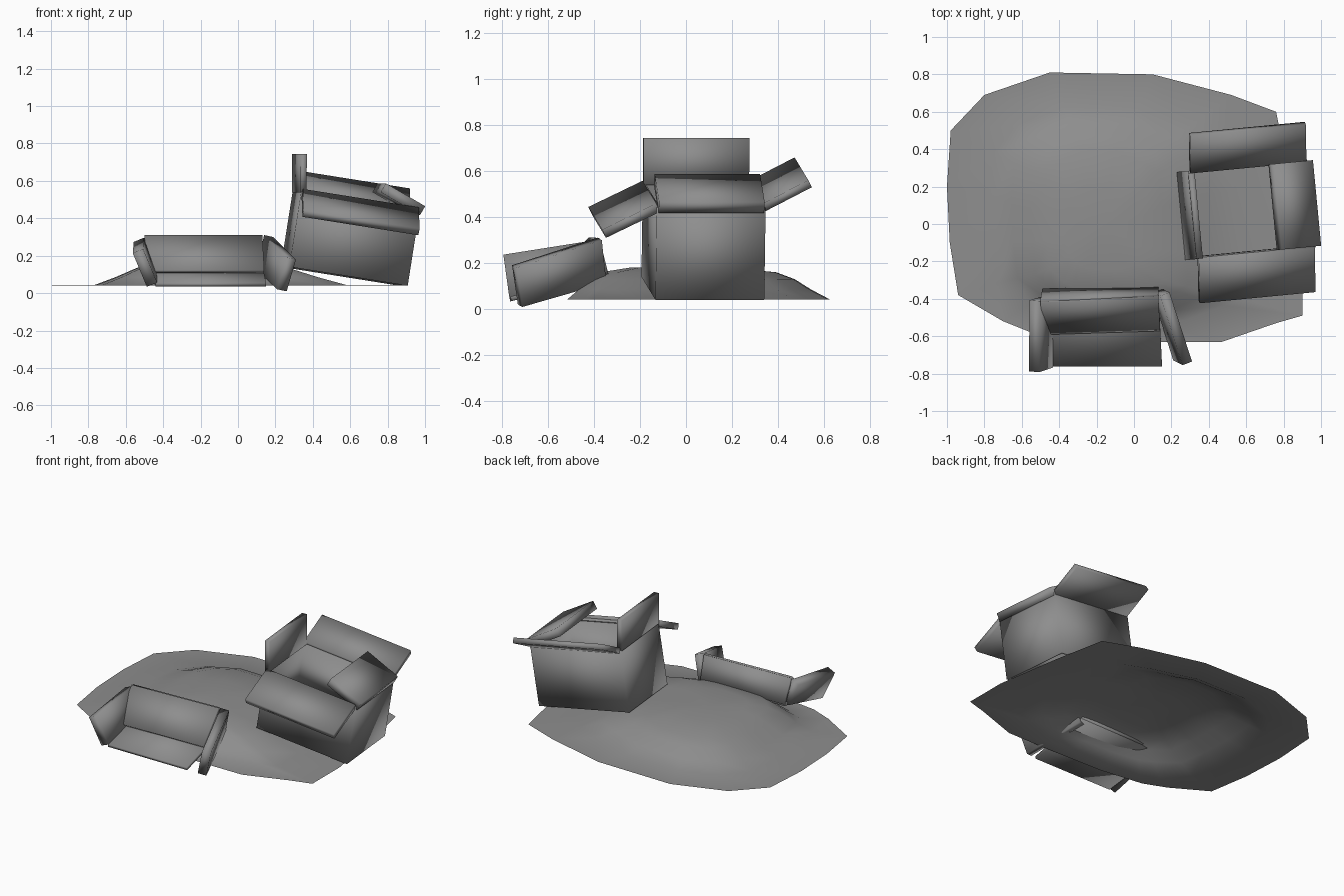
import bpy
import bmesh
import math
from mathutils import Matrix, Vector

cube = bpy.data.objects.get("Cube")
if cube:
    bpy.data.objects.remove(cube, do_unlink=True)

grey = bpy.data.materials.new("plain_grey")
grey.use_nodes = True
colour = (0.27, 0.27, 0.27, 1)
grey.diffuse_color = colour
grey.node_tree.nodes["Principled BSDF"].inputs["Base Color"].default_value = colour


def make(name, verts, faces, matrix=Matrix(), thickness=0.0):
    """Smooth shaded mesh, thickened evenly about its surface."""
    mesh = bpy.data.meshes.new(name)
    mesh.from_pydata([matrix @ Vector(v) for v in verts], [], faces)
    bm = bmesh.new()
    bm.from_mesh(mesh)
    bmesh.ops.recalc_face_normals(bm, faces=bm.faces)
    bm.to_mesh(mesh)
    bm.free()
    mesh.materials.append(grey)
    for poly in mesh.polygons:
        poly.use_smooth = True
    obj = bpy.data.objects.new(name, mesh)
    bpy.context.collection.objects.link(obj)
    if thickness:
        solid = obj.modifiers.new("thickness", "SOLIDIFY")
        solid.thickness = thickness
        solid.offset = 0
    return obj


def panel(name, corners, matrix=Matrix(), thickness=0.03):
    return make(name, corners, [(0, 1, 2, 3)], matrix, thickness)


# Ground sheet: an irregular outline rising to a low mound
outline = [(-1, .2), (-.98, .5), (-.8, .69), (-.45, .81), (.1, .8), (.52, .69),
           (.76, .6), (.83, .25), (.9, -.2), (.9, -.49), (.76, -.53), (.47, -.63),
           (.15, -.63), (-.25, -.62), (-.55, -.58), (-.7, -.52), (-.94, -.38), (-.985, -.1)]
rings = [(1, 1, .042), (.71, .79, .043), (.57, .7, .085), (.44, .62, .13),
         (.34, .53, .16), (.2, .3, .18)]
cx, cy = -.2, -.08
n = len(outline)
verts = [(cx + (x - cx) * sx, cy + (y - cy) * sy, z) for sx, sy, z in rings for x, y in outline]
faces = [(r * n + i, r * n + (i + 1) % n, (r + 1) * n + (i + 1) % n, (r + 1) * n + i)
         for r in range(len(rings) - 1) for i in range(n)]
top = len(verts)
verts.append((-.16, 0, .187))
faces += [(top - n + i, top - n + (i + 1) % n, top) for i in range(n)]
mound = make("mound_sheet", verts, faces)
if mound.data.polygons[0].normal.z < 0:
    mound.data.flip_normals()

# Tilted open box, bottomless where it sits on the sheet
w, d, h = .315, .23, .405
frame = (Matrix.Translation((.568, .073, .09)) @ Matrix.Rotation(math.radians(5.5), 4, "Z")
         @ Matrix.Rotation(math.radians(9), 4, "Y"))
square = [(-w, -d), (w, -d), (w, d), (-w, d)]
shell = [(x, y, z) for z in (0, h) for x, y in square]
sides = [(i, (i + 1) % 4, (i + 1) % 4 + 4, i + 4) for i in range(4)]
make("box_body", shell, sides, frame, 0.02)

# Four box flaps, each swung from one rim edge: swing, hinge shift, thickness
flaps = {"front": ((0, -.235, -.115), (0, 0, 0), .04),
         "right": ((-.228, 0, .088), (.024, 0, .004), .055),
         "back": ((0, .2, .105), (0, 0, 0), .035),
         "left": ((-.03, 0, .202), (.005, -.006, 0), .035)}
for i, (side, (swing, shift, thick)) in enumerate(flaps.items()):
    a = Vector(shell[4 + i]) + Vector(shift)
    b = Vector(shell[4 + (i + 1) % 4]) + Vector(shift)
    panel("box_flap_" + side, [a, b, b + Vector(swing), a + Vector(swing)], frame, thick)

# Collapsed box lying on its side, open to the front
floor_l, floor_r = Vector((-.44, -.76, .045)), Vector((.15, -.76, .045))
rear_l, rear_r = Vector((-.49, -.355, .145)), Vector((.13, -.345, .145))
top_l, top_r = Vector((-.5, -.415, .305)), Vector((.13, -.385, .305))
panel("tray_floor", [floor_l, floor_r, rear_r, rear_l], thickness=.02)
panel("tray_rear_wall", [rear_l, rear_r, top_r, top_l], thickness=.02)
panel("tray_folded_flap", [top_l, top_r, (.14, -.565, .115), (-.49, -.585, .115)], thickness=.02)
panel("tray_side_right", [(-.46, -.765, .045), (-.465, -.39, .14),
                          (-.53, -.41, .285), (-.535, -.79, .225)], thickness=.06)
panel("tray_side_left", [(.235, -.72, .015), (.12, -.355, .12),
                         (.165, -.375, .305), (.285, -.745, .185)], thickness=.055)
